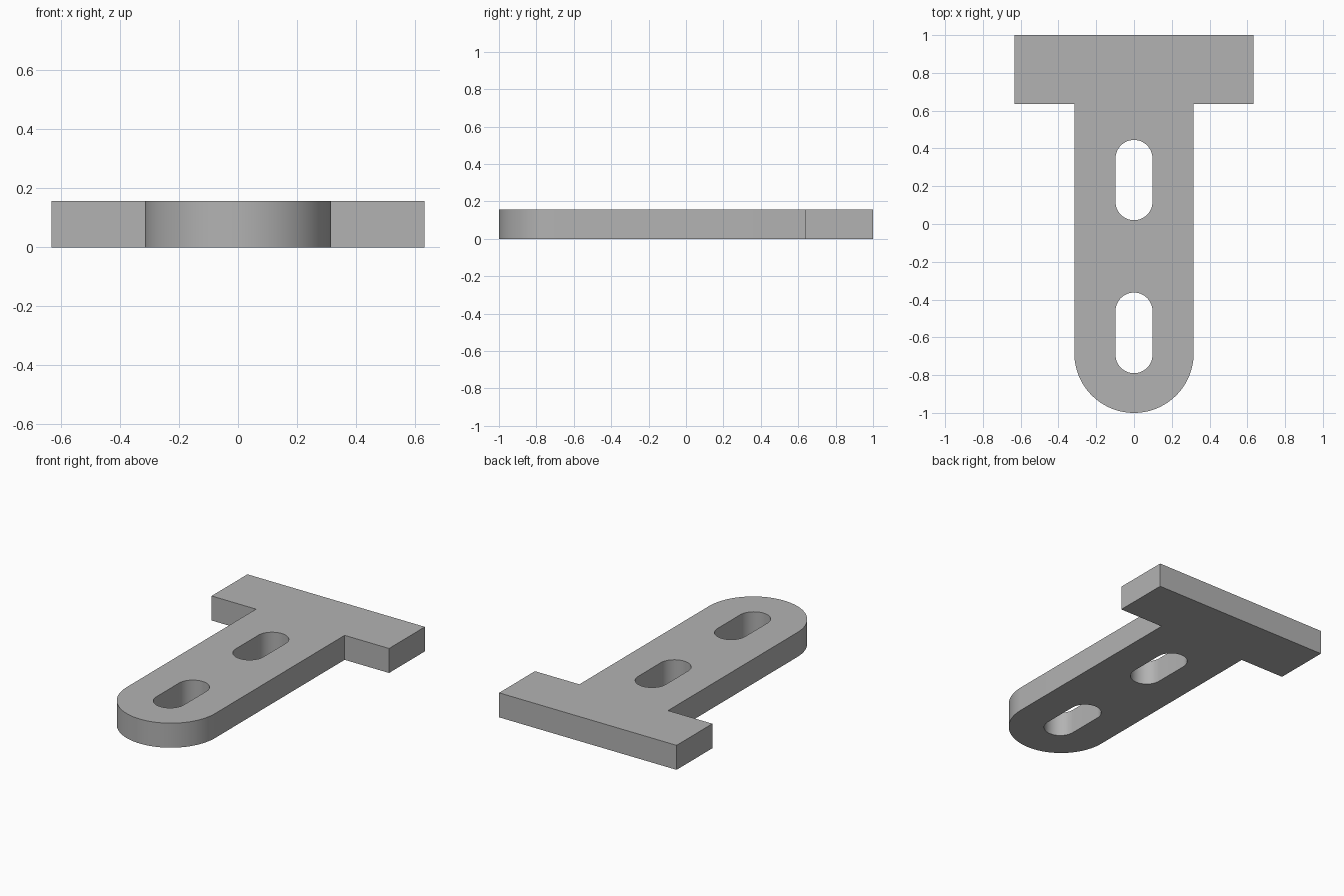
import bpy, bmesh
from math import sin, cos, pi

if "Cube" in bpy.data.objects:
    bpy.data.objects.remove(bpy.data.objects["Cube"])

THICK = 0.158
STEM_R = 0.316
HEAD_X, HEAD_Y = 0.633, 0.635
SLOT_R = 0.098


def arc(cy, r, start, steps):
    """Half circle, counter-clockwise from the start angle."""
    angles = [start + pi * i / steps for i in range(steps + 1)]
    return [(r * cos(a), cy + r * sin(a)) for a in angles]


def slot(low, high):
    """Rounded slot running along y between two end heights."""
    return arc(high - SLOT_R, SLOT_R, 0, 24) + arc(low + SLOT_R, SLOT_R, pi, 24)


# T-shaped outline with a rounded front end
outline = arc(STEM_R - 1, STEM_R, pi, 48) + [
    (STEM_R, HEAD_Y), (HEAD_X, HEAD_Y), (HEAD_X, 1),
    (-HEAD_X, 1), (-HEAD_X, HEAD_Y), (-STEM_R, HEAD_Y)]

# Filled flat profile with two slots, given thickness
curve = bpy.data.curves.new("plate_profile", "CURVE")
curve.dimensions = "2D"
curve.fill_mode = "BOTH"
curve.extrude = THICK / 2
for loop in (outline, slot(0.02, 0.445), slot(-0.79, -0.363)):
    spline = curve.splines.new("POLY")
    spline.points.add(len(loop) - 1)
    for point, (x, y) in zip(spline.points, loop):
        point.co = (x, y, 0, 1)
    spline.use_cyclic_u = True

plate = bpy.data.objects.new("slotted_t_plate", curve)
bpy.context.collection.objects.link(plate)
bpy.ops.object.select_all(action="DESELECT")
plate.select_set(True)
bpy.context.view_layer.objects.active = plate
bpy.ops.object.convert(target="MESH")
plate = bpy.context.object
plate.name = "slotted_t_plate"

# Weld caps to walls and stand the plate on the ground
bm = bmesh.new()
bm.from_mesh(plate.data)
bmesh.ops.remove_doubles(bm, verts=bm.verts, dist=0.0005)
bmesh.ops.translate(bm, verts=bm.verts, vec=(0, 0, THICK / 2))
bmesh.ops.recalc_face_normals(bm, faces=bm.faces)
bm.to_mesh(plate.data)
bm.free()

# Plain grey
grey = bpy.data.materials.new("grey")
grey.use_nodes = True
color = (0.45, 0.45, 0.45, 1)
grey.diffuse_color = color
grey.node_tree.nodes["Principled BSDF"].inputs["Base Color"].default_value = color
plate.data.materials.clear()
plate.data.materials.append(grey)

bpy.ops.object.shade_smooth_by_angle(angle=pi / 6)
